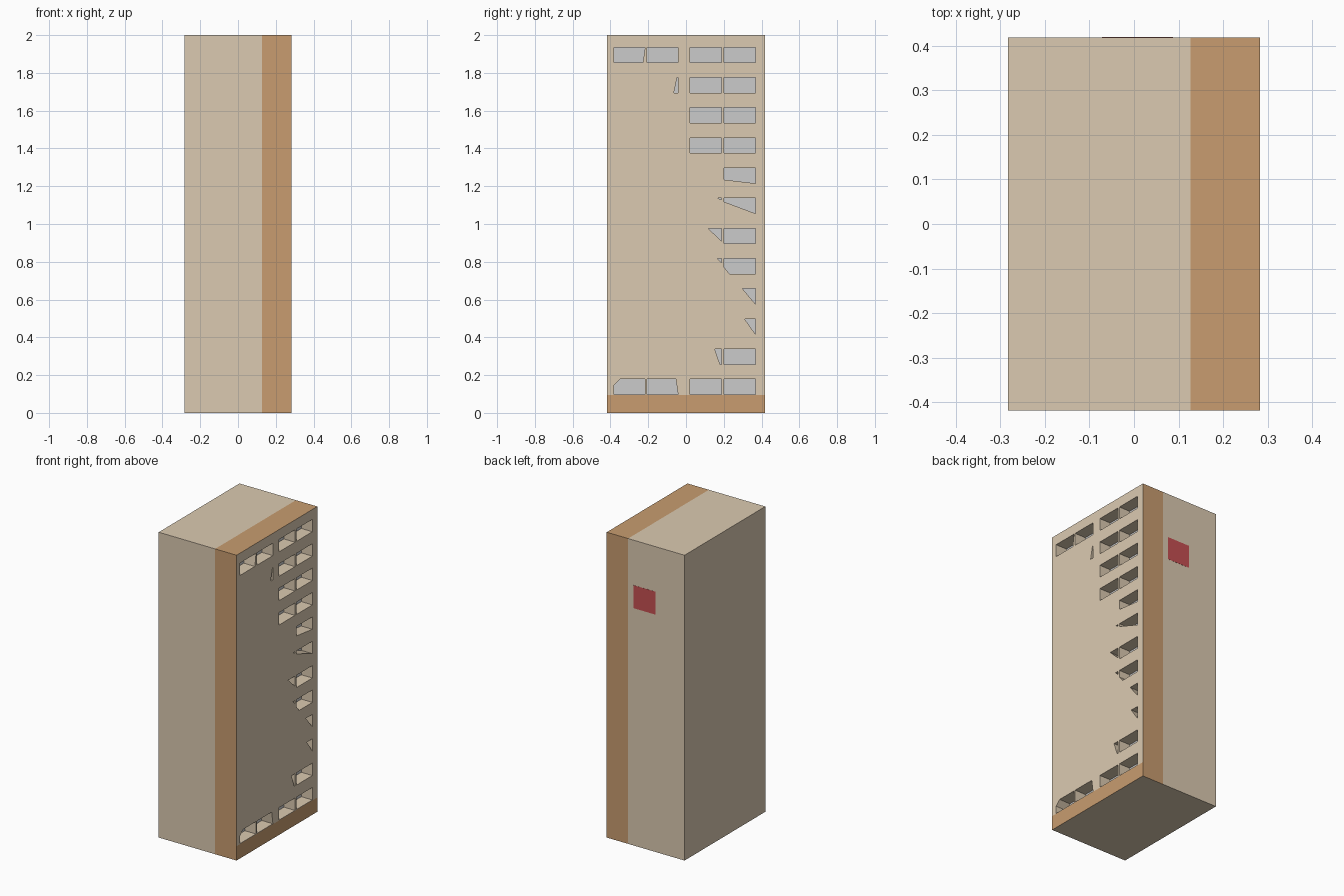
import bpy, bmesh
from mathutils import Vector

if "Cube" in bpy.data.objects:
    bpy.data.objects.remove(bpy.data.objects["Cube"])

HX, HY, H = 0.282, 0.418, 2.0
STRIPE_X, PLINTH_Z, DEPTH = 0.127, 0.095, 0.08
COLS = {"a": (-0.382, -0.217), "b": (-0.207, -0.042),
        "c": (0.021, 0.187), "d": (0.201, 0.367)}


def material(name, rgb):
    m = bpy.data.materials.new(name)
    m.diffuse_color = (*rgb, 1)
    m.use_nodes = True
    m.node_tree.nodes["Principled BSDF"].inputs["Base Color"].default_value = m.diffuse_color
    return m


beige = material("beige", (0.71, 0.59, 0.44))
tan = material("tan", (0.58, 0.335, 0.16))
red = material("red", (0.56, 0.08, 0.085))


def obj_from(bm, name):
    me = bpy.data.meshes.new(name)
    bmesh.ops.recalc_face_normals(bm, faces=bm.faces[:])
    bm.to_mesh(me)
    bm.free()
    ob = bpy.data.objects.new(name, me)
    bpy.context.collection.objects.link(ob)
    return ob


def box(bm, lo, hi):
    vs = bmesh.ops.create_cube(bm, size=1)["verts"]
    for v in vs:
        v.co = Vector([(lo[i] + hi[i]) / 2 + v.co[i] * (hi[i] - lo[i]) for i in range(3)])


def prism(bm, pts):
    # pocket outline in y, z pushed inward from the right side
    f = bm.faces.new([bm.verts.new((HX - DEPTH, y, z)) for y, z in pts])
    r = bmesh.ops.extrude_face_region(bm, geom=[f])
    for v in r["geom"]:
        if isinstance(v, bmesh.types.BMVert):
            v.co.x = HX + 0.05


# window pockets: full cells per row, counted from the top
pockets = bmesh.new()
rows = ["b cd", "cd", "cd", "cd", "", "", "d", "", "", "", "d", "cd"]


def span(r):
    top = 1.935 - 0.1597 * r
    return top - 0.081, top


for r, cells in enumerate(rows):
    z0, z1 = span(r)
    for c in cells.replace(" ", ""):
        y0, y1 = COLS[c]
        prism(pockets, [(y0, z0), (y1, z0), (y1, z1), (y0, z1)])

# clipped pockets: row, then (y, height within the row 0..1)
clipped = [
    (0, [(-.382, 0), (-.228, 0), (-.217, 1), (-.382, 1)]),
    (1, [(-.064, 0), (-.042, 0), (-.042, 1), (-.047, 1)]),
    (4, [(.201, .24), (.367, 0), (.367, 1), (.201, 1)]),
    (5, [(.201, .77), (.367, 0), (.367, 1), (.201, 1)]),
    (5, [(.187, .9), (.187, 1), (.168, 1)]),
    (6, [(.187, .18), (.187, 1), (.117, 1)]),
    (7, [(.23, 0), (.367, 0), (.367, 1), (.201, 1), (.201, .45)]),
    (7, [(.187, .75), (.187, 1), (.165, 1)]),
    (8, [(.367, 0), (.367, 1), (.299, 1)]),
    (9, [(.367, 0), (.367, 1), (.31, 1)]),
    (10, [(.18, 0), (.187, 0), (.187, 1), (.152, 1)]),
    (11, [(-.382, 0), (-.217, 0), (-.217, 1), (-.35, 1), (-.382, .6)]),
    (11, [(-.207, 0), (-.042, 0), (-.054, 1), (-.207, 1)]),
]
for r, pts in clipped:
    z0, z1 = span(r)
    prism(pockets, [(y, z0 + t * (z1 - z0)) for y, t in pts])
cutter = obj_from(pockets, "pocket_cutter")
cutter.hide_render = True

# tower body with the pockets cut out
bm = bmesh.new()
box(bm, (-HX, -HY, 0), (HX, HY, H))
body = obj_from(bm, "tower_body")
mod = body.modifiers.new("pockets", "BOOLEAN")
mod.operation = "DIFFERENCE"
mod.solver = "EXACT"
mod.object = cutter
bpy.context.view_layer.update()
cut = bpy.data.meshes.new_from_object(
    body.evaluated_get(bpy.context.evaluated_depsgraph_get()))
body.modifiers.clear()
body.data = cut
bpy.data.objects.remove(cutter)

# split the skin along the colour borders and paint it
cut.materials.clear()
for m in (beige, tan, None):
    cut.materials.append(m)
bm = bmesh.new()
bm.from_mesh(cut)
for co, no in (((STRIPE_X, 0, 0), (1, 0, 0)), ((0, 0, PLINTH_Z - 0.001), (0, 0, 1))):
    bmesh.ops.bisect_plane(bm, geom=bm.verts[:] + bm.edges[:] + bm.faces[:],
                           plane_co=co, plane_no=no)
bm.normal_update()
for f in bm.faces:
    c, n = f.calc_center_median(), f.normal
    f.material_index = 0
    if n.x > 0.9:
        if c.x < HX - 0.01:
            f.material_index = 2
        elif c.z < PLINTH_Z - 0.001:
            f.material_index = 1
    elif c.x > STRIPE_X and (abs(c.y) > HY - 0.001 or c.z > H - 0.001):
        f.material_index = 1
bm.to_mesh(cut)
bm.free()

# red panel on the back
bm = bmesh.new()
box(bm, (-0.072, HY - 0.01, 1.555), (0.087, HY + 0.001, 1.705))
obj_from(bm, "back_panel").data.materials.append(red)
